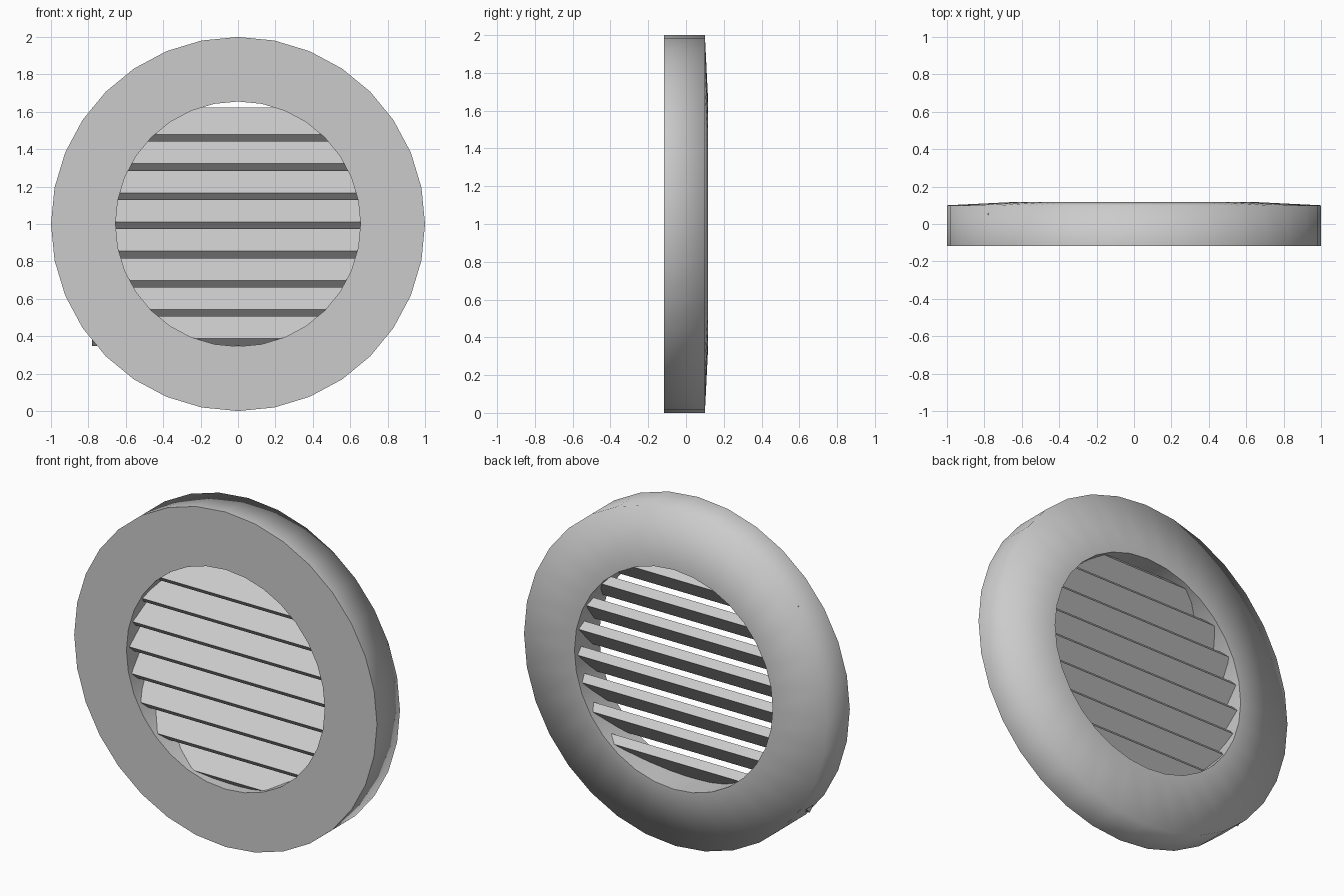
import bpy, bmesh, math
from mathutils import Matrix, Vector

if "Cube" in bpy.data.objects:
    bpy.data.objects.remove(bpy.data.objects["Cube"])


def finish(bm, name):
    bmesh.ops.recalc_face_normals(bm, faces=bm.faces)
    me = bpy.data.meshes.new(name)
    bm.to_mesh(me)
    bm.free()
    ob = bpy.data.objects.new(name, me)
    bpy.context.collection.objects.link(ob)
    return ob


# Outer frame: profile (radius, y) spun around the y axis
SEGMENTS = 32
profile = [(1.0, -0.117), (1.0, 0.10), (0.655, 0.117), (0.655, -0.117)]
bm = bmesh.new()
loops = []
for i in range(SEGMENTS):
    a = 2 * math.pi * i / SEGMENTS
    loops.append([bm.verts.new((r * math.cos(a), y, 1 + r * math.sin(a)))
                  for r, y in profile])
for i in range(SEGMENTS):
    p, q = loops[i], loops[(i + 1) % SEGMENTS]
    for j in range(4):
        k = (j + 1) % 4
        bm.faces.new((p[j], p[k], q[k], q[j]))
frame = finish(bm, "round_frame")

# Soft outer back edge, crisp front and inner rims
bpy.context.view_layer.objects.active = frame
frame.select_set(True)
bpy.ops.object.shade_smooth_by_angle(angle=math.radians(89))

# Louvre slats: tilted boards, low at the front and high at the back
X0, X1 = -0.78, 0.74
LENGTH, THICK = 0.205, 0.054
for i in range(8):
    bm = bmesh.new()
    m = (Matrix.Translation(Vector(((X0 + X1) / 2, 0, 0.44 + 0.156 * i)))
         @ Matrix.Rotation(math.radians(45), 4, 'X')
         @ Matrix.Diagonal((X1 - X0, LENGTH, THICK, 1)))
    # Upper slats are kept within the frame at their own height
    bmesh.ops.create_cube(bm, size=1, matrix=m)
    finish(bm, f"louvre_slat_{i + 1}")
